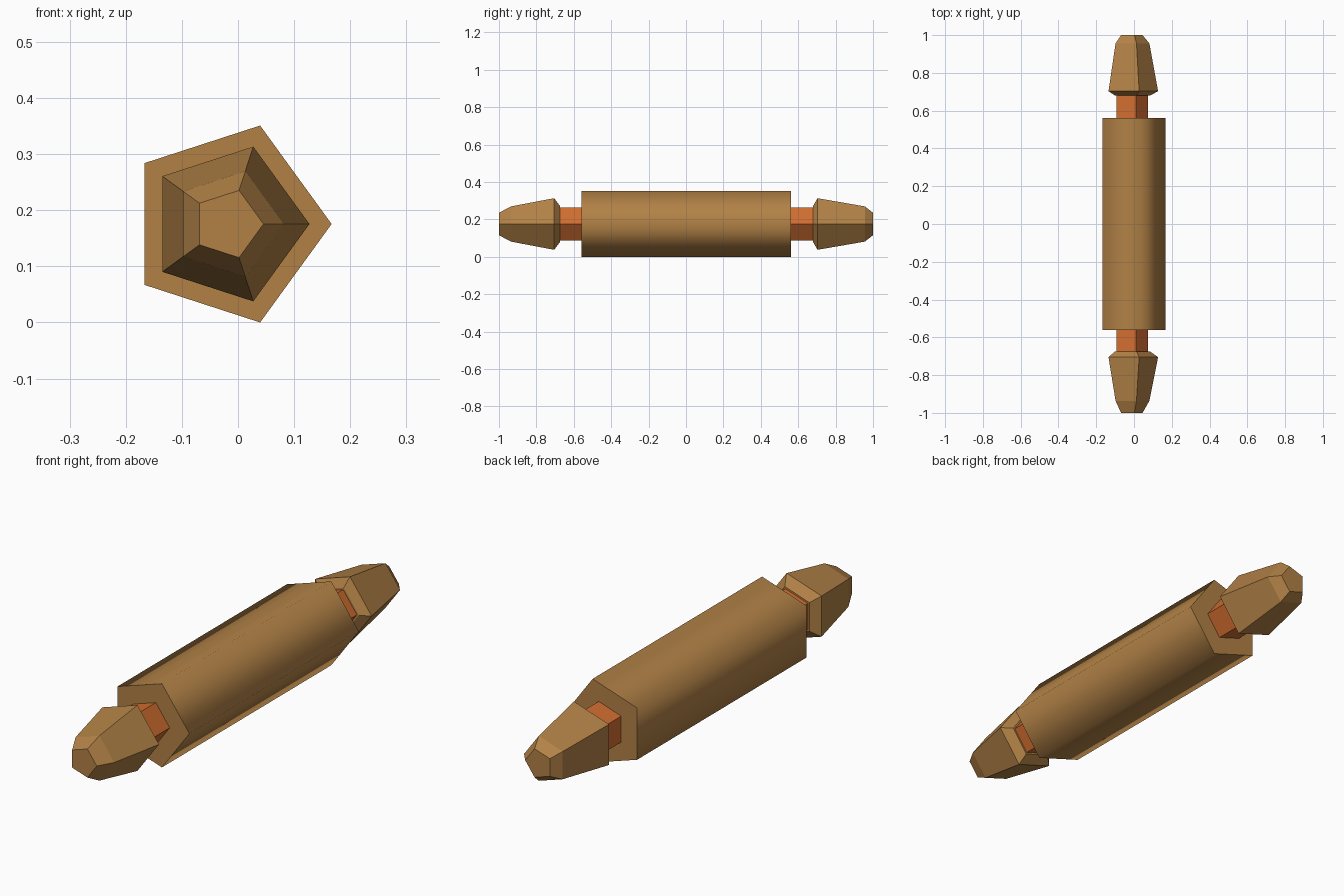
import bpy, math

if "Cube" in bpy.data.objects:
    bpy.data.objects.remove(bpy.data.objects["Cube"])

CX, CZ = -0.0176, 0.1755   # axis of the pin, runs along y
SIDES = 5


def material(name, rgb):
    m = bpy.data.materials.new(name)
    m.diffuse_color = (*rgb, 1)
    m.use_nodes = True
    m.node_tree.nodes["Principled BSDF"].inputs["Base Color"].default_value = m.diffuse_color
    return m


wood = material("brown wood", (0.445, 0.222, 0.062))
orange = material("orange wood", (0.64, 0.155, 0.03))


def lathe(name, rings, mat, smooth_sides=False):
    """Five-sided solid along y from (y, radius) rings in rising y."""
    verts = []
    for y, r in rings:
        for i in range(SIDES):
            a = 2 * math.pi * i / SIDES
            verts.append((CX + r * math.cos(a), y, CZ + r * math.sin(a)))
    n = len(rings)
    faces = [tuple(range(SIDES)), tuple(reversed(range((n - 1) * SIDES, n * SIDES)))]
    for k in range(n - 1):
        for i in range(SIDES):
            j = (i + 1) % SIDES
            a, b = k * SIDES, (k + 1) * SIDES
            faces.append((a + i, b + i, b + j, a + j))
    # outward winding: caps face away from the middle
    faces[0] = tuple(reversed(faces[0]))
    faces[1] = tuple(reversed(faces[1]))
    faces[0], faces[1] = tuple(reversed(faces[0])), tuple(reversed(faces[1]))
    me = bpy.data.meshes.new(name)
    me.from_pydata(verts, [], faces)
    me.materials.append(mat)
    if smooth_sides:            # sides blend together, end caps stay flat
        for p in me.polygons:
            p.use_smooth = abs(p.normal.y) < 0.5
        for e in me.edges:
            u, v = (me.vertices[i].co for i in e.vertices)
            e.use_edge_sharp = abs(u.y - v.y) < 1e-4
    ob = bpy.data.objects.new(name, me)
    bpy.context.collection.objects.link(ob)
    return ob


# Roller and the thin axle running through it
lathe("roller", [(-0.56, 0.1845), (0.562, 0.1845)], wood, True)
lathe("axle", [(-0.69, 0.093), (0.69, 0.093)], orange)

# Tapered handles with bevelled ends
lathe("front_handle", [(-1.0, 0.063), (-0.936, 0.099), (-0.705, 0.145), (-0.674, 0.102)], wood)
lathe("back_handle", [(0.68, 0.102), (0.703, 0.145), (0.956, 0.099), (1.0, 0.063)], wood)
